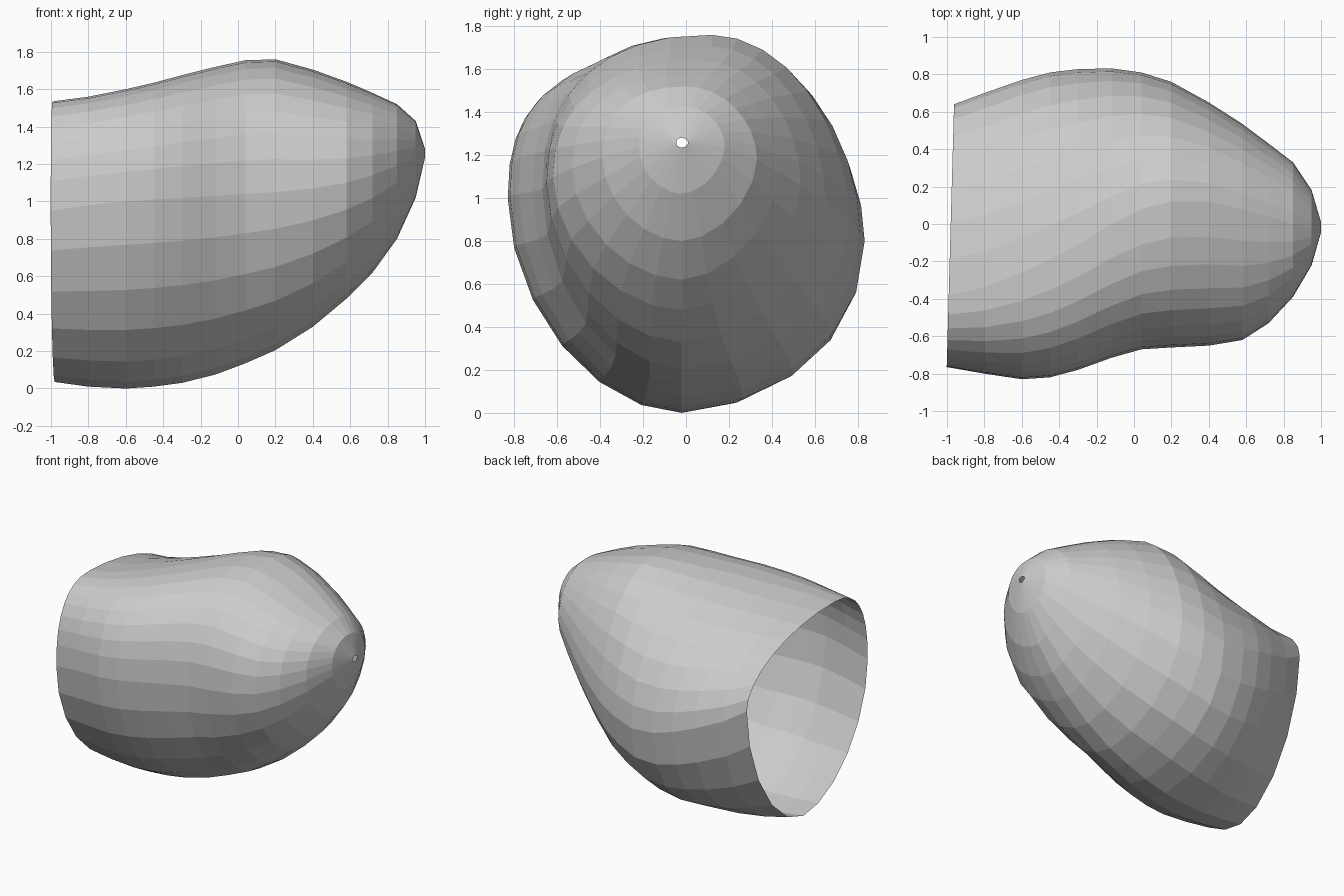
import bpy, bmesh
from math import sin, cos, pi

if "Cube" in bpy.data.objects:
    bpy.data.objects.remove(bpy.data.objects["Cube"])

# Section stations: x, bottom z, top z, y of top, left y, z of left, right y, z of right
STATIONS = [
    (-0.98, 0.035, 1.535, -0.38, -0.765, 0.95, 0.64, 1.08),
    (-0.80, 0.01, 1.56, -0.34, -0.80, 0.98, 0.70, 0.98),
    (-0.60, 0.00, 1.60, -0.26, -0.83, 1.00, 0.77, 0.90),
    (-0.45, 0.01, 1.635, -0.19, -0.82, 1.01, 0.81, 0.85),
    (-0.30, 0.03, 1.675, -0.11, -0.78, 1.02, 0.828, 0.81),
    (-0.12, 0.075, 1.72, 0.00, -0.715, 1.03, 0.832, 0.80),
    (0.04, 0.135, 1.755, 0.08, -0.67, 1.04, 0.81, 0.84),
    (0.20, 0.205, 1.76, 0.12, -0.66, 1.05, 0.76, 0.89),
    (0.40, 0.33, 1.705, 0.12, -0.65, 1.07, 0.65, 0.97),
    (0.58, 0.48, 1.64, 0.08, -0.62, 1.10, 0.535, 1.06),
    (0.72, 0.62, 1.58, 0.04, -0.53, 1.14, 0.43, 1.12),
    (0.85, 0.80, 1.52, 0.00, -0.39, 1.19, 0.33, 1.18),
    (0.95, 1.02, 1.43, -0.02, -0.22, 1.24, 0.18, 1.24),
    (1.00, 1.235, 1.28, -0.02, -0.045, 1.257, 0.01, 1.257),
]
KEEL_Y = -0.02


def quarter(start, end, n, count, vertical_first):
    """Superellipse arc from one extreme point of a section to the next."""
    pts = []
    for i in range(count):
        t = pi / 2 * i / count
        s, c = sin(t) ** (2 / n), 1 - max(cos(t), 0) ** (2 / n)
        fy, fz = (c, s) if vertical_first else (s, c)
        pts.append((start[0] + (end[0] - start[0]) * fy,
                    start[1] + (end[1] - start[1]) * fz))
    return pts


def blend(x, rear, middle, front):
    """Interpolate a corner squareness along the length (x = -0.98, -0.2, 0.5)."""
    if x < -0.2:
        return rear + (middle - rear) * (x + 0.98) / 0.78
    return middle + (front - middle) * min(1, (x + 0.2) / 0.7)


def section(x, zb, zt, yt, yl, zl, yr, zr):
    """Closed outline made of four arcs, counter-clockwise from the keel."""
    bottom, right, top, left = (KEEL_Y, zb), (yr, zr), (yt, zt), (yl, zl)
    return (quarter(bottom, right, blend(x, 1.8, 2.15, 1.75), 5, False)
            + quarter(right, top, blend(x, 1.95, 1.9, 1.95), 8, True)
            + quarter(top, left, blend(x, 2.5, 2.4, 2.3), 8, False)
            + quarter(left, bottom, blend(x, 1.85, 1.85, 1.85), 6, True))


# Shell: skin the sections, leaving the wide end and the tiny tip hole open
bm = bmesh.new()
rings = []
for i, st in enumerate(STATIONS):
    lean = 0.028 if i == 0 else 0.0
    rings.append([bm.verts.new((st[0] + lean * y, y, z)) for y, z in section(*st)])
for a, b in zip(rings, rings[1:]):
    n = len(a)
    for j in range(n):
        m = (j + 1) % n
        bm.faces.new((a[j], a[m], b[m], b[j]))
bmesh.ops.recalc_face_normals(bm, faces=bm.faces)
mesh = bpy.data.meshes.new("open_shell")
bm.to_mesh(mesh)
bm.free()
bpy.context.collection.objects.link(bpy.data.objects.new("open_shell", mesh))
